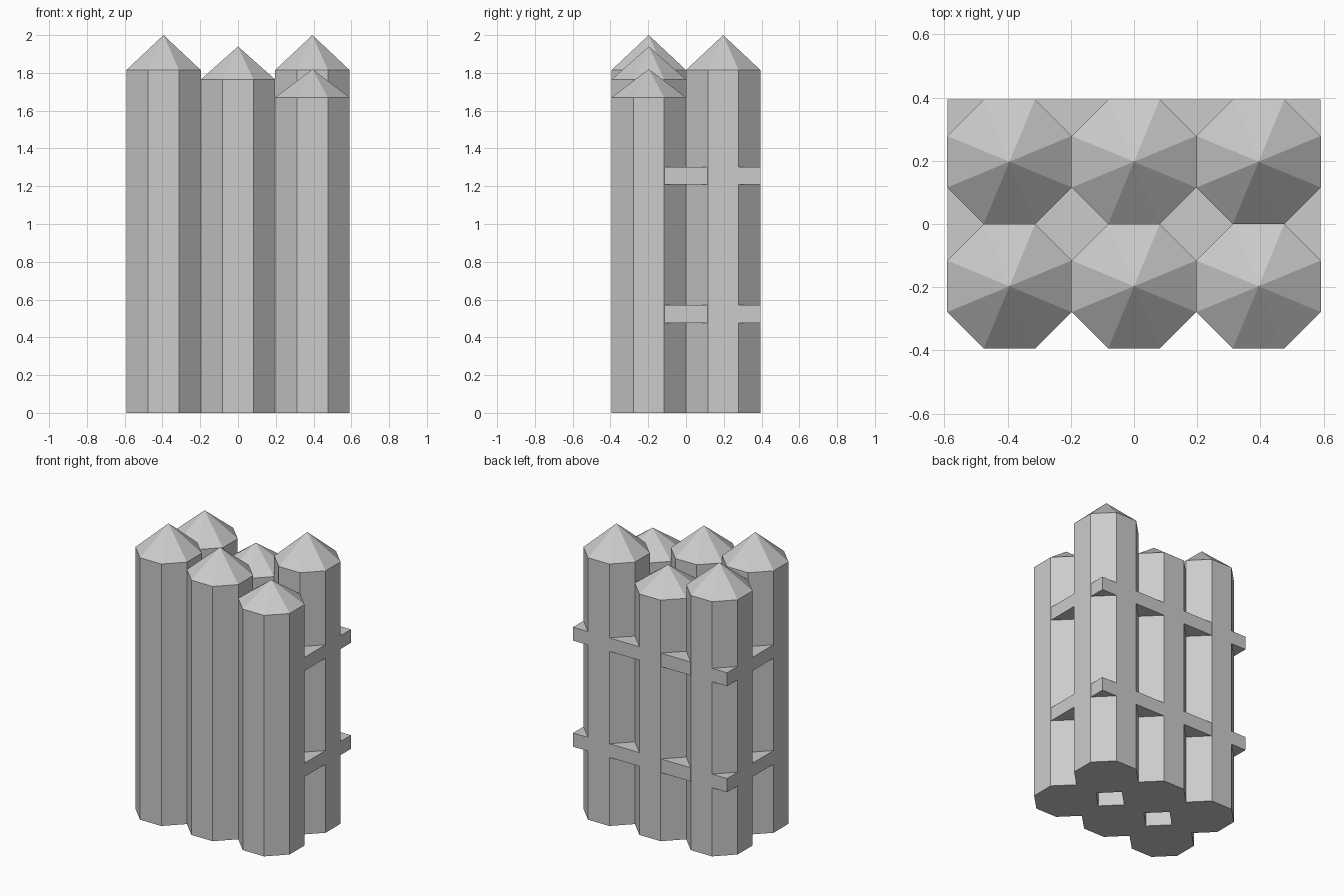
import bpy, bmesh, math
from mathutils import Matrix

if "Cube" in bpy.data.objects:
    bpy.data.objects.remove(bpy.data.objects["Cube"])

PITCH = 0.394                                   # post width across flats
RADIUS = PITCH / 2 / math.cos(math.pi / 8)


def make_object(name, bm):
    mesh = bpy.data.meshes.new(name)
    bm.to_mesh(mesh)
    bm.free()
    obj = bpy.data.objects.new(name, mesh)
    bpy.context.collection.objects.link(obj)
    return obj


def post(name, x, y, shoulder, apex):
    """Octagonal post with a pointed top, as one closed mesh."""
    bm = bmesh.new()
    place = Matrix.Translation((x, y, shoulder / 2)) @ Matrix.Rotation(math.pi / 8, 4, 'Z')
    bmesh.ops.create_cone(bm, cap_ends=True, segments=8, radius1=RADIUS,
                          radius2=RADIUS, depth=shoulder, matrix=place)
    bm.normal_update()
    top = [f for f in bm.faces if f.normal.z > 0.9]
    tip = bmesh.ops.poke(bm, faces=top)["verts"][0]
    tip.co.z = apex
    make_object(name, bm)


def rail(name, z0, z1):
    """Cross band filling the gaps between posts, flush with their outer flats."""
    x, y0, y1 = 1.5 * PITCH - 0.0005, -PITCH / 2, PITCH - 0.0005
    bm = bmesh.new()
    place = (Matrix.Translation((0, (y0 + y1) / 2, (z0 + z1) / 2))
             @ Matrix.Diagonal((2 * x, y1 - y0, z1 - z0, 1)))
    bmesh.ops.create_cube(bm, size=1, matrix=place)
    make_object(name, bm)


# Posts in two rows of three, in three heights (shoulder, apex)
TALL, MEDIUM, SHORT = (1.815, 2.0), (1.765, 1.94), (1.67, 1.82)
rows = {"front": (-PITCH / 2, (TALL, MEDIUM, SHORT)),
        "back": (PITCH / 2, (MEDIUM, SHORT, TALL))}
for row, (y, heights) in rows.items():
    for side, i, h in zip(("left", "middle", "right"), (-1, 0, 1), heights):
        post(f"{row}_{side}_post", i * PITCH, y, *h)

# Two horizontal bands
rail("lower_rail", 0.475, 0.57)
rail("upper_rail", 1.21, 1.303)
